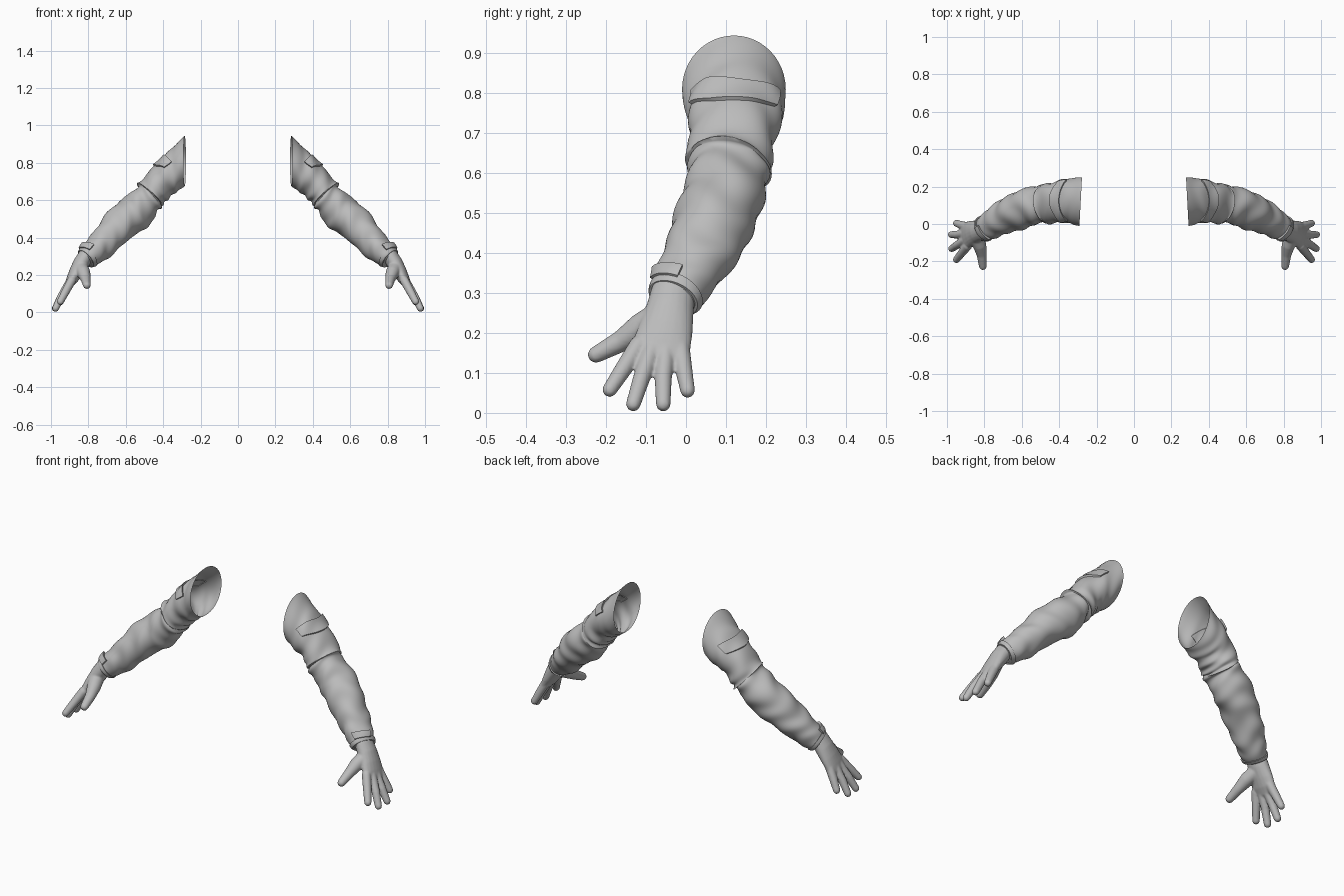
import bpy, bmesh, math
from mathutils import Vector

if "Cube" in bpy.data.objects:
    bpy.data.objects.remove(bpy.data.objects["Cube"])

grey = bpy.data.materials.new("cloth_grey")
grey.diffuse_color = (0.5, 0.5, 0.5, 1)
grey.use_nodes = True
grey.node_tree.nodes["Principled BSDF"].inputs["Base Color"].default_value = grey.diffuse_color

# Sleeve stations: outer x, outer z, inner x, inner z, centre y, half width
SLEEVE = [
    (.285, .945, .285, .675, .120, .130), (.355, .875, .325, .645, .122, .122),
    (.440, .795, .365, .620, .118, .110), (.522, .697, .400, .575, .110, .105),
    (.535, .670, .425, .545, .105, .100), (.610, .615, .490, .455, .095, .100),
    (.690, .540, .570, .400, .065, .100), (.755, .455, .650, .330, .030, .088),
    (.810, .385, .720, .275, -.005, .075), (.845, .330, .775, .250, -.030, .062),
    (.845, .310, .795, .262, -.034, .048)]


def station(t):
    """Catmull-Rom blend of the sleeve stations."""
    n = len(SLEEVE) - 1
    t = min(max(t, 0), n)
    i = min(int(t), n - 1)
    f = t - i
    a, b, c, d = (SLEEVE[min(max(k, 0), n)] for k in (i - 1, i, i + 1, i + 2))
    return [.5 * (2*q + (r - p)*f + (2*p - 5*q + 4*r - s)*f*f + (3*q - p - 3*r + s)*f**3)
            for p, q, r, s in zip(a, b, c, d)]


def centre(t):
    s = station(t)
    return Vector(((s[0] + s[2]) / 2, s[4], (s[1] + s[3]) / 2))


def surface(t, th, off=0.0):
    """Point on the wrinkled sleeve; th = 0 is the outer side, 90 degrees the back."""
    s = station(t)
    u = Vector((s[0] - s[2], 0, s[1] - s[3])) / 2
    d = centre(min(t + .3, 10)) - centre(max(t - .3, 0))
    v = u.cross(d).normalized()
    if v.y < 0:
        v = -v
    radial = u.normalized() * math.cos(th) + v * math.sin(th)
    fade = min(1, t / 1.5) * min(1, max(0, (9 - t) / 1.5))
    inner = .5 - .5 * math.cos(th)
    off += fade * .0035 * math.sin(5.5*t + 1.8*math.sin(2*th + .6*t))
    off += fade * .003 * math.sin(3*th + 2.3*t)
    # deeper creases inside the elbow
    off += .006 * inner * math.exp(-((t - 3.5) / 1.2)**2) * math.sin(9*t + 2*math.sin(th))
    # overhanging hem above the elbow
    if 2.7 < t < 3.6:
        off += .010 * (t - 2.7) / .9 * (1 - .6*inner)
    return centre(t) + u * math.cos(th) + v * s[5] * math.sin(th) + radial * off


def add_object(name, bm, angle=40):
    bmesh.ops.recalc_face_normals(bm, faces=bm.faces[:])
    me = bpy.data.meshes.new(name)
    bm.to_mesh(me)
    bm.free()
    me.materials.append(grey)
    ob = bpy.data.objects.new(name, me)
    bpy.context.collection.objects.link(ob)
    bpy.ops.object.select_all(action='DESELECT')
    ob.select_set(True)
    bpy.context.view_layer.objects.active = ob
    bpy.ops.object.shade_smooth_by_angle(angle=math.radians(angle))
    return ob


def mirror(ob):
    ob.modifiers.new("mirror", 'MIRROR')


def bridge(bm, rows, closed):
    for a, b in zip(rows, rows[1:]):
        n = len(a)
        for j in range(n if closed else n - 1):
            k = (j + 1) % n
            bm.faces.new((a[j], a[k], b[k], b[j]))


def plate(name, t0, t1, a0, a1, off, bend=0, closed=False):
    """Raised cloth piece following the sleeve, with a skirt down into it."""
    nt, na = 8, 48 if closed else 20
    bm = bmesh.new()
    rows = []
    for i in [0] + list(range(nt + 1)) + [nt]:
        edge_t = len(rows) in (0, nt + 2)
        cols = list(range(na)) if closed else [0] + list(range(na + 1)) + [na]
        row = []
        for c, j in enumerate(cols):
            edge = edge_t or (not closed and c in (0, len(cols) - 1))
            th = math.radians(a0 + (a1 - a0) * j / na)
            t = t0 + (t1 - t0) * i / nt - bend * (1 - math.cos(th))
            row.append(bm.verts.new(surface(t, th, -.003 if edge else off)))
        rows.append(row)
    bridge(bm, rows, closed)
    bmesh.ops.remove_doubles(bm, verts=bm.verts[:], dist=1e-5)
    mirror(add_object(name, bm))


# Sleeve, open at the shoulder
bm = bmesh.new()
rows = [[bm.verts.new(surface(i / 11, math.tau * j / 48)) for j in range(48)]
        for i in range(111)]
bridge(bm, rows, True)
mirror(add_object("sleeve", bm, 50))

# Pocket flap, wrist cuff and strap tab
plate("pocket_flap", 1.55, 2.12, -62, 62, .010, bend=.75)
plate("wrist_cuff", 8.7, 9.2, 0, 360, .007, closed=True)
plate("strap_tab", 8.35, 8.85, -68, 5, .013, bend=.3)


def tube(bm, pts, flat=False):
    """Rounded tube through (x, y, z, half thickness, half width) points."""
    rings = []
    pos = [Vector(p[:3]) for p in pts]
    for i, p in enumerate(pts):
        d = (pos[min(i + 1, len(pos) - 1)] - pos[max(i - 1, 0)]).normalized()
        side = Vector((0, 1, 0)) if flat else Vector((.86, 0, .5))
        w = (side - d * side.dot(d)).normalized()
        h = w.cross(d)
        rt, rw = p[3], p[-1]
        steps = [(0, 1)]
        caps = [(math.sin(a), math.cos(a)) for a in (.4, .8, 1.15, 1.45)]
        if i == 0:
            steps = [(-s, c) for s, c in reversed(caps)] + steps
        if i == len(pts) - 1:
            steps += caps
        for s, c in steps:
            rings.append([bm.verts.new(pos[i] + d * rt * s
                          + w * rw * c * math.cos(math.tau * k / 20)
                          + h * rt * c * math.sin(math.tau * k / 20)) for k in range(20)])
    bridge(bm, rings, True)
    bm.faces.new(rings[0][::-1])
    bm.faces.new(rings[-1])


# Gloved hand: palm, four spread fingers and thumb fused together
bm = bmesh.new()
tube(bm, [(.812, -.032, .305, .042, .055), (.840, -.040, .260, .043, .060),
          (.868, -.050, .212, .037, .068), (.890, -.060, .172, .030, .073),
          (.905, -.064, .148, .023, .068)], flat=True)
FINGERS = [((.890, -.118, .170), (.925, -.160, .105), (.950, -.191, .058)),
           ((.900, -.085, .160), (.945, -.112, .085), (.975, -.132, .022)),
           ((.900, -.050, .160), (.945, -.057, .085), (.977, -.057, .022)),
           ((.890, -.015, .170), (.925, -.005, .105), (.950, .004, .056))]
for base, mid, tip in FINGERS:
    tube(bm, [(*base, .024), (*mid, .0215), (*tip, .0185)])
tube(bm, [(.842, -.065, .240, .040), (.825, -.115, .212, .036),
          (.814, -.165, .178, .027), (.808, -.225, .146, .021)])
hand = add_object("gloved_hand", bm)
remesh = hand.modifiers.new("fuse", 'REMESH')
remesh.mode = 'VOXEL'
remesh.voxel_size = .005
remesh.use_smooth_shade = True
smooth = hand.modifiers.new("soften", 'SMOOTH')
smooth.factor = .5
smooth.iterations = 4
mirror(hand)
